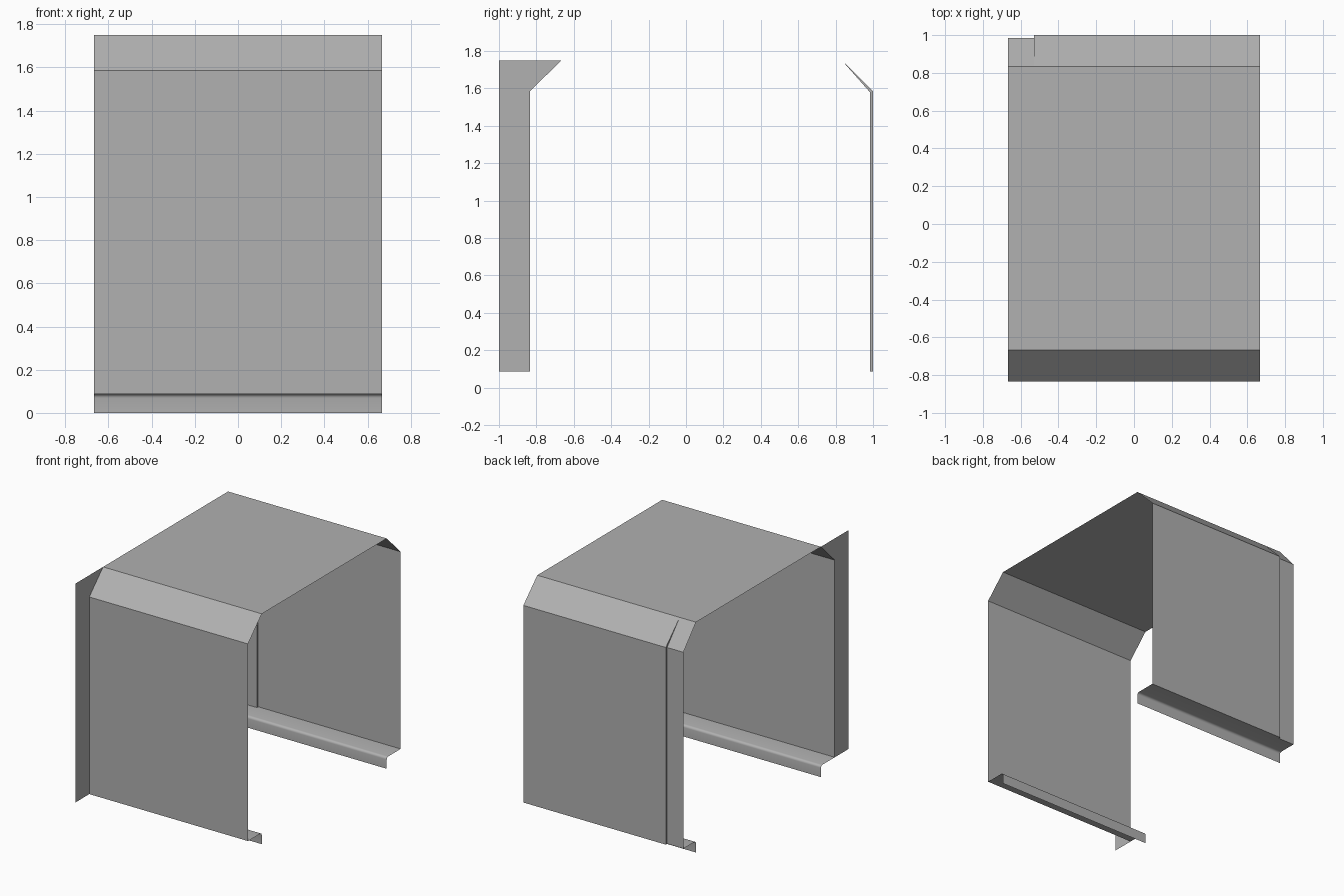
import bpy, bmesh
from math import sin, cos, radians

if "Cube" in bpy.data.objects:
    bpy.data.objects.remove(bpy.data.objects["Cube"])

XL, XS, XR = -0.667, -0.53, 0.667      # left edge, step line, right edge
ZB, ZC, ZT = 0.087, 1.585, 1.75        # wall bottom, chamfer start, top
YF, YI, YT, YB = -0.833, -0.667, 0.833, 1.0
R = 0.018                              # lip bend radius

grey = bpy.data.materials.new("dark_grey_sheet")
grey.diffuse_color = (0.44, 0.44, 0.44, 1)
grey.use_nodes = True
grey.node_tree.nodes["Principled BSDF"].inputs["Base Color"].default_value = grey.diffuse_color


def make(name, bm):
    me = bpy.data.meshes.new(name)
    bm.to_mesh(me)
    bm.free()
    me.materials.append(grey)
    ob = bpy.data.objects.new(name, me)
    bpy.context.collection.objects.link(ob)
    bpy.context.view_layer.objects.active = ob
    ob.select_set(True)
    bpy.ops.object.shade_smooth_by_angle(angle=radians(32))
    ob.select_set(False)


def sheet(name, profile, x0, x1):
    """Extrude an open (y, z) profile along x as a thin sheet."""
    bm = bmesh.new()
    a = [bm.verts.new((x0, y, z)) for y, z in profile]
    b = [bm.verts.new((x1, y, z)) for y, z in profile]
    for i in range(len(profile) - 1):
        bm.faces.new((a[i], b[i], b[i + 1], a[i + 1]))
    make(name, bm)


def plate(name, outline, x):
    """Flat plate across the x axis."""
    bm = bmesh.new()
    bm.faces.new([bm.verts.new((x, y, z)) for y, z in outline])
    make(name, bm)


def lip(y_end, inward):
    """Folded lip from its lower edge up to the rounded bend."""
    pts = [(y_end, 0)]
    for k in range(5):
        t = radians(90 * k / 4)
        pts.append((y_end - inward * R * (1 - cos(t)), ZB - R + R * sin(t)))
    return pts


# front wall, chamfer and roof, with the folded lip underneath
sheet("front_and_roof", lip(YI, 1) + [(YF, ZB), (YF, ZC), (YI, ZT), (YT, ZT)], XL, XR)

# back wall: main panel and the recessed strip along the left edge
for name, y, z, x0, x1 in (("back_panel", YB, ZC, XS, XR),
                           ("back_recessed_strip", YB - 0.016, ZC - 0.006, XL, XS)):
    sheet(name, [(YT, ZT), (y, z), (y, ZB)] + lip(YT, -1)[::-1], x0, x1)

# small step joining the two back surfaces
plate("back_step", [(YT, ZT), (YB, ZC), (YB, ZB), (YB - 0.016, ZB),
                    (YB - 0.016, ZC - 0.006)], XS)

# flange standing forward of the front wall
plate("front_flange", [(-1, ZB), (YF, ZB), (YF, ZC), (YI, ZT), (-1, ZT)], XL)
